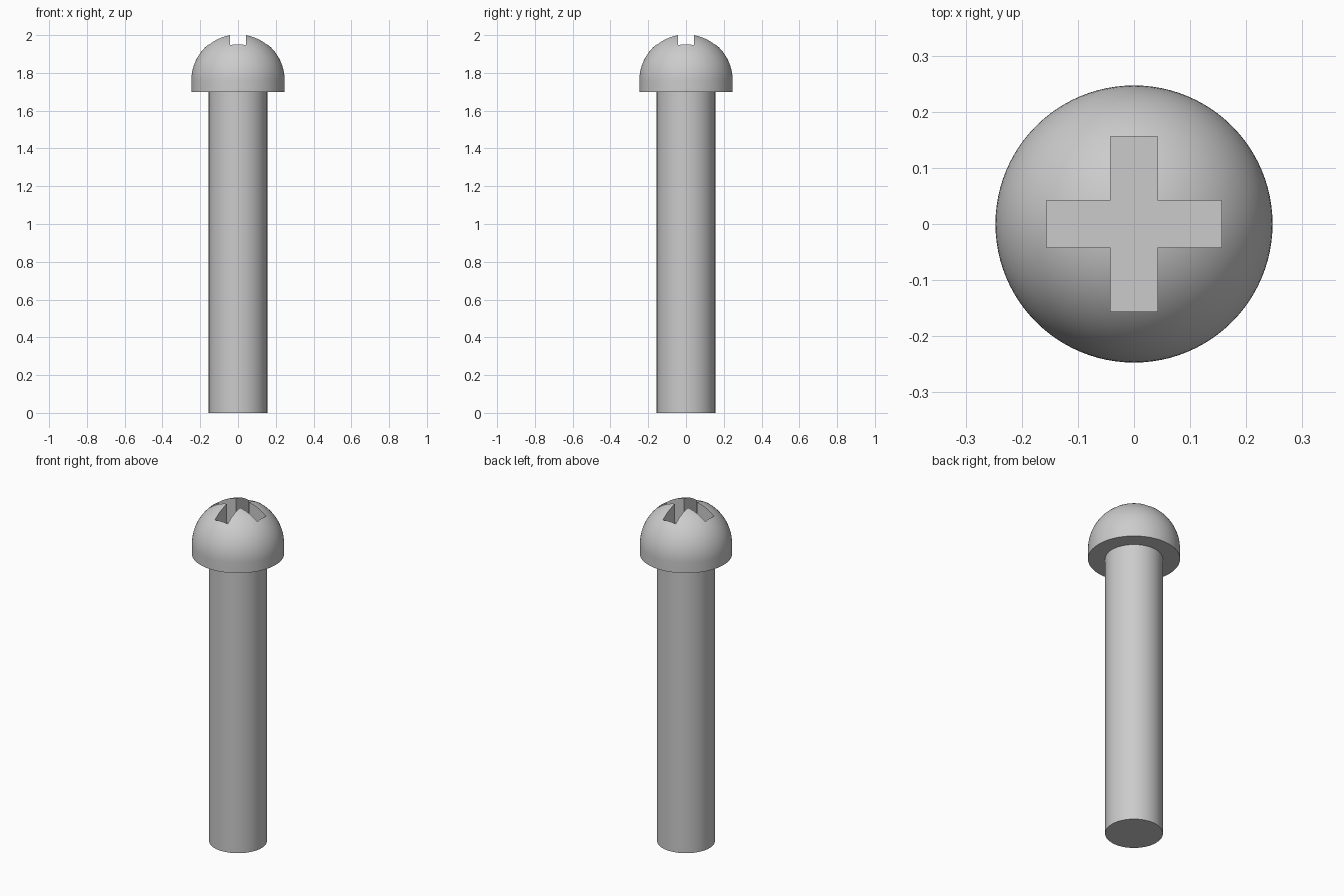
import bpy, bmesh, math
from mathutils import Matrix, Vector

cube = bpy.data.objects.get("Cube")
if cube:
    bpy.data.objects.remove(cube, do_unlink=True)

HEAD_R, SHAFT_R = 0.247, 0.155
HEAD_BASE, DOME_BASE = 1.70, 1.76
SLOT_W, SLOT_L, SLOT_FLOOR = 0.042, 0.156, 1.84
SEGMENTS = 96

steel = bpy.data.materials.new("grey steel")
steel.use_nodes = True
steel.diffuse_color = (0.6, 0.6, 0.6, 1)
steel.node_tree.nodes["Principled BSDF"].inputs["Base Color"].default_value = (0.6, 0.6, 0.6, 1)


def make_object(name, bm):
    bmesh.ops.recalc_face_normals(bm, faces=bm.faces)
    mesh = bpy.data.meshes.new(name)
    bm.to_mesh(mesh)
    bm.free()
    mesh.materials.append(steel)
    obj = bpy.data.objects.new(name, mesh)
    bpy.context.collection.objects.link(obj)
    return obj


def lathe(name, profile):
    """Revolve (radius, height) points about z; the ends lie on the axis."""
    bm = bmesh.new()
    verts = [bm.verts.new((r, 0, z)) for r, z in profile]
    edges = [bm.edges.new(pair) for pair in zip(verts, verts[1:])]
    bmesh.ops.spin(bm, geom=verts + edges, cent=(0, 0, 0), axis=(0, 0, 1),
                   angle=math.tau, steps=SEGMENTS, use_duplicate=False)
    bmesh.ops.remove_doubles(bm, verts=bm.verts, dist=1e-5)
    return make_object(name, bm)


def select_only(obj):
    bpy.ops.object.select_all(action="DESELECT")
    obj.select_set(True)
    bpy.context.view_layer.objects.active = obj


# Plain round shaft
shaft = lathe("shaft", [(0, 0), (SHAFT_R, 0), (SHAFT_R, HEAD_BASE), (0, HEAD_BASE)])

# Domed head with a short straight rim
STEPS = 24
arc = [i / STEPS * math.pi / 2 for i in range(STEPS)]
dome = [(HEAD_R * math.cos(a), DOME_BASE + HEAD_R * math.sin(a)) for a in arc]
head = lathe("head", [(0, HEAD_BASE), (HEAD_R, HEAD_BASE)] + dome + [(0, DOME_BASE + HEAD_R)])

# Cross-shaped cutter for the drive slot
bm = bmesh.new()
outline = []
for quarter in range(4):
    turn = Matrix.Rotation(quarter * math.pi / 2, 3, "Z")
    for x, y in ((SLOT_L, -SLOT_W), (SLOT_L, SLOT_W), (SLOT_W, SLOT_W)):
        outline.append(bm.verts.new(turn @ Vector((x, y, SLOT_FLOOR))))
base = bm.faces.new(outline)
raised = bmesh.ops.extrude_face_region(bm, geom=[base], use_keep_orig=True)
bmesh.ops.translate(bm, vec=(0, 0, 0.4),
                    verts=[v for v in raised["geom"] if isinstance(v, bmesh.types.BMVert)])
cutter = make_object("slot_cutter", bm)
cutter.hide_render = True

# Cut the slot into the head
cut = head.modifiers.new("cross_slot", "BOOLEAN")
cut.operation = "DIFFERENCE"
cut.solver = "EXACT"
cut.object = cutter
select_only(head)
bpy.ops.object.modifier_apply(modifier=cut.name)
bpy.data.objects.remove(cutter, do_unlink=True)

# Smooth round surfaces, crisp edges
for part in (shaft, head):
    select_only(part)
    bpy.ops.object.shade_smooth_by_angle(angle=math.radians(30))
